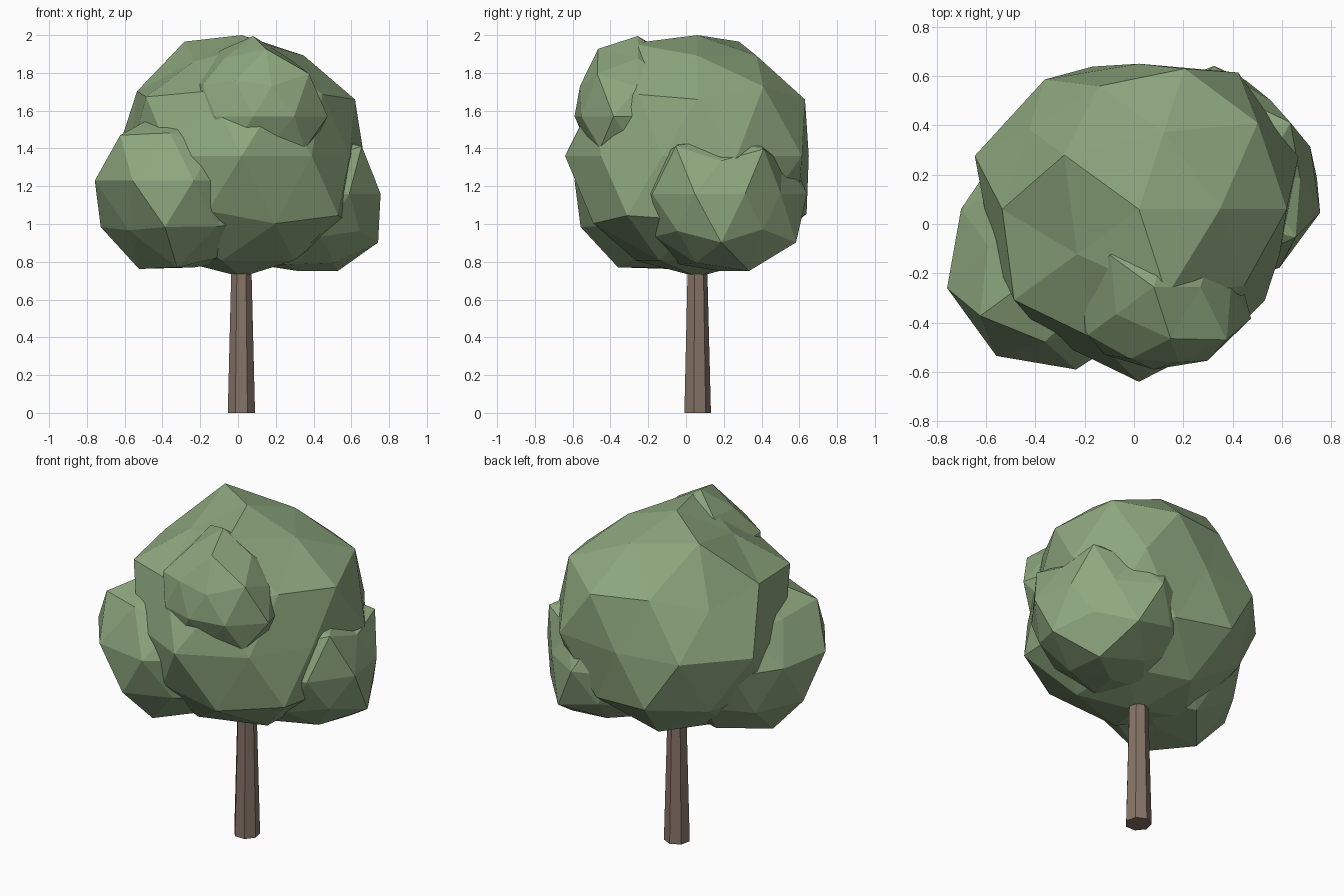
import bpy, bmesh, math
from mathutils import Vector


def material(name, rgb):
    m = bpy.data.materials.new(name)
    m.diffuse_color = (*rgb, 1.0)
    return m


LEAF = material("leaf green", (0.27, 0.39, 0.21))
BARK = material("bark brown", (0.24, 0.175, 0.135))


def finish(bm, name, mat, location):
    bmesh.ops.recalc_face_normals(bm, faces=bm.faces)
    me = bpy.data.meshes.new(name)
    bm.to_mesh(me)
    bm.free()
    me.materials.append(mat)
    ob = bpy.data.objects.new(name, me)
    ob.location = location
    bpy.context.collection.objects.link(ob)
    return ob


def ring_order(v):
    # top to bottom, then counter-clockwise from +x
    az = round(math.degrees(math.atan2(v.co.y, v.co.x))) % 360
    return (-round(v.co.z, 2), az)


def leaf_clump(name, centre, radius, bumps):
    # icosphere whose corners are pushed in or out along their own direction
    bm = bmesh.new()
    bmesh.ops.create_icosphere(bm, subdivisions=2, radius=1.0)
    for i, v in enumerate(sorted(bm.verts, key=ring_order)):
        v.co = v.co.normalized() * bumps.get(i, radius)
    return finish(bm, name, LEAF, centre)


# crown: one big clump and three smaller ones
leaf_clump("main_foliage", (0.02, 0.06, 1.36), 0.65, {
    0: .64, 1: .625, 2: .625, 3: .712, 4: .59, 5: .70, 6: .70, 7: .617,
    8: .652, 9: .655, 10: .62, 11: .67, 12: .67, 13: .615, 14: .70, 15: .65,
    16: .68, 17: .685, 18: .59, 20: .70, 21: .62, 22: .64, 23: .70, 24: .63,
    25: .60, 27: .68, 30: .705, 35: .68, 41: .64})
leaf_clump("left_foliage", (-0.235, -0.09, 1.23), 0.50, {
    0: .40, 1: .40, 2: .40, 3: .40, 4: .42, 5: .40, 8: .42, 9: .48, 10: .40,
    13: .42, 14: .537, 15: .40, 20: .49, 21: .55, 22: .55, 23: .50, 24: .42,
    28: .55, 29: .55, 34: .50, 35: .46, 38: .55, 39: .54, 40: .46, 41: .46})
leaf_clump("right_foliage", (0.325, 0.186, 1.16), 0.44, {
    0: .35, 1: .35, 2: .35, 5: .35, 6: .45, 10: .48, 11: .39, 12: .38,
    15: .40, 16: .41, 17: .39, 18: .455, 24: .45, 25: .452, 26: .42,
    31: .49, 32: .49, 35: .43, 36: .48, 37: .42, 40: .43, 41: .41})
leaf_clump("upper_front_foliage", (0.08, -0.255, 1.57), 0.35, {
    0: .425, 1: .36, 2: .34, 3: .41, 4: .36, 5: .42, 9: .36, 10: .43,
    14: .37, 15: .36, 22: .34, 23: .335, 24: .37, 25: .415, 29: .32,
    30: .38, 35: .31})

# trunk: tapered seven-sided post running up into the crown
bm = bmesh.new()
rings = []
for r, z in ((0.074, 0.0), (0.05, 0.95)):
    rings.append([bm.verts.new(Vector((r * math.sin(2 * math.pi * k / 7),
                                       r * math.cos(2 * math.pi * k / 7), z)))
                  for k in range(7)])
for k in range(7):
    j = (k + 1) % 7
    bm.faces.new((rings[0][k], rings[0][j], rings[1][j], rings[1][k]))
for ring in rings:
    bm.faces.new(ring)
finish(bm, "trunk", BARK, (0.018, 0.058, 0.0))
